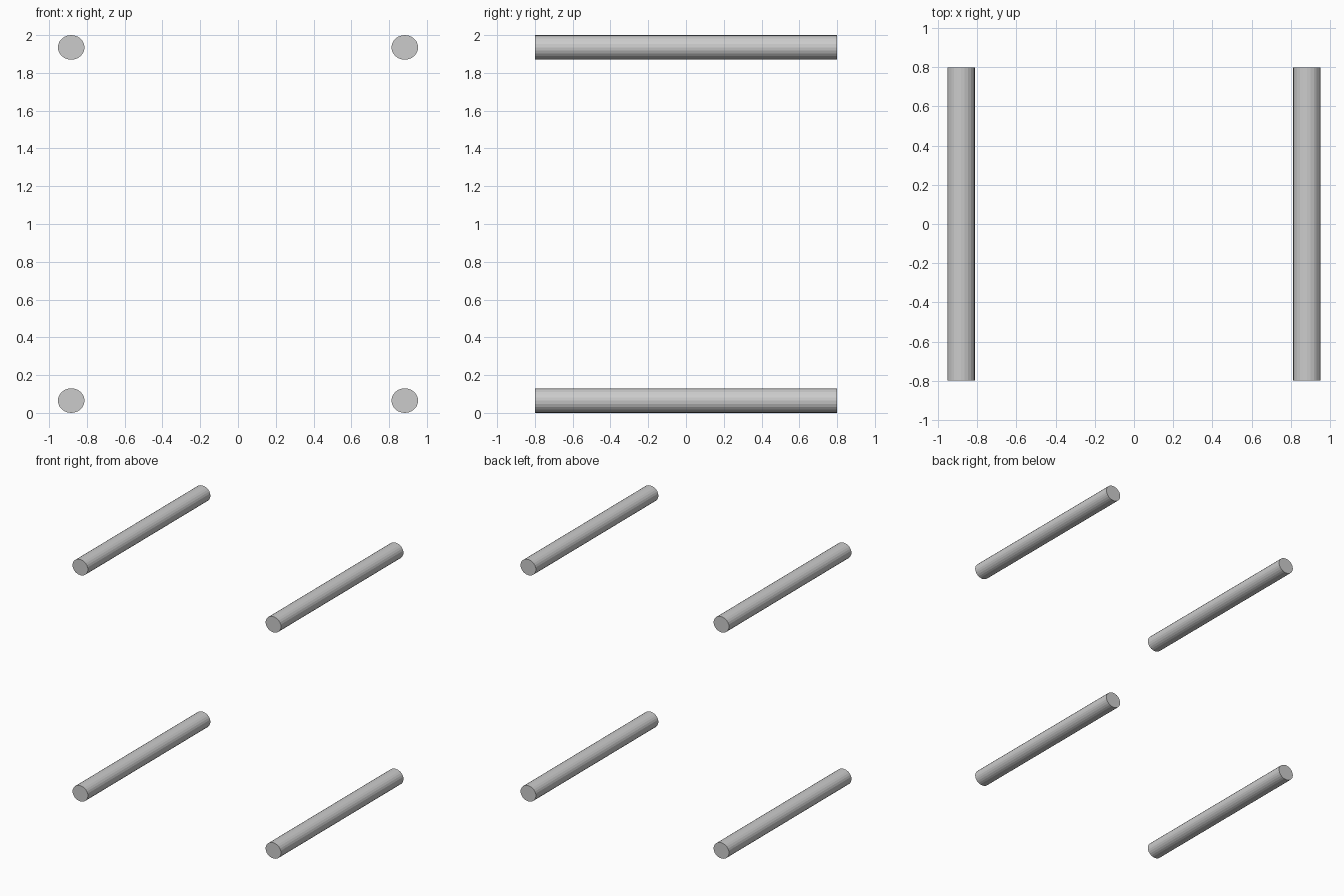
import bpy
from math import pi

if "Cube" in bpy.data.objects:
    bpy.data.objects.remove(bpy.data.objects["Cube"])

RX, RZ, LENGTH = 0.0705, 0.065, 1.6   # slightly flattened round bar
CX, LOW, HIGH = 0.883, 0.065, 1.935   # bar centres


def bar(name, x, z):
    bpy.ops.mesh.primitive_cylinder_add(vertices=24, radius=1, depth=LENGTH)
    ob = bpy.context.object
    ob.name = name
    ob.scale = (RX, RZ, 1)
    ob.rotation_euler = (pi / 2, 0, 0)
    ob.location = (x, 0, z)
    bpy.ops.object.transform_apply(location=False, rotation=True, scale=True)


# Four parallel bars at the corners of the frame
for side, x in (("left", -CX), ("right", CX)):
    for level, z in (("lower", LOW), ("upper", HIGH)):
        bar(f"{level}_{side}_bar", x, z)
